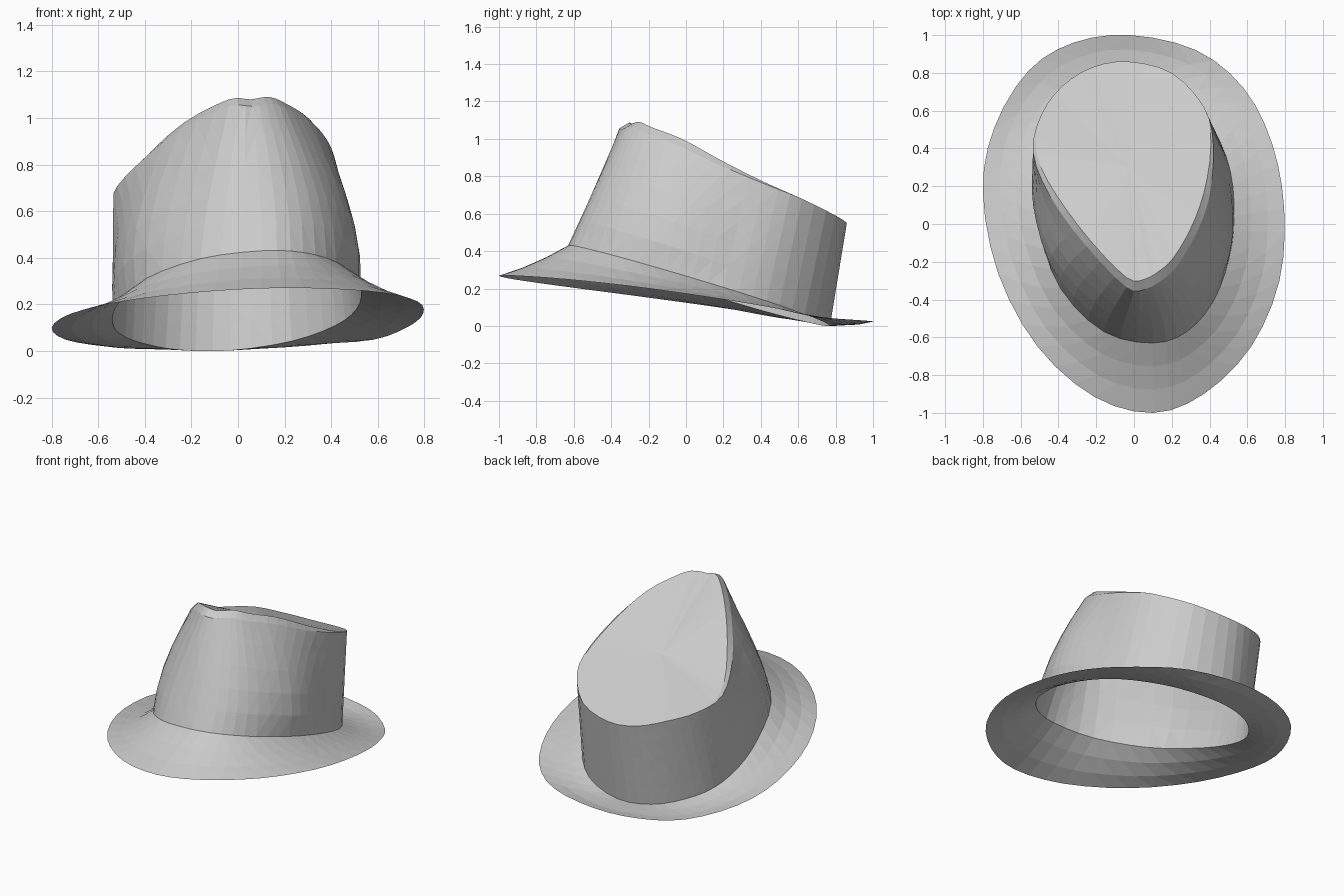
import bpy, bmesh
from mathutils import Vector

if "Cube" in bpy.data.objects:
    bpy.data.objects.remove(bpy.data.objects["Cube"], do_unlink=True)

STEPS = 3  # facets between neighbouring outline points

felt = bpy.data.materials.new("grey felt")
felt.use_nodes = True
grey = (0.6, 0.6, 0.6, 1)
felt.diffuse_color = grey
felt.node_tree.nodes["Principled BSDF"].inputs["Base Color"].default_value = grey

# Outlines run from the front, round by +x, to the back and home again
BRIM_EDGE = [(.1, -1), (.37, -.9), (.62, -.65), (.77, -.3), (.795, .08), (.73, .43),
             (.58, .72), (.33, .92), (-.02, 1), (-.32, .96), (-.56, .81), (-.74, .51),
             (-.8, .17), (-.72, -.26), (-.51, -.65), (-.21, -.915)]
CROWN_BASE = [(.1, -.63), (.28, -.57), (.42, -.41), (.505, -.18), (.53, .04), (.51, .28),
              (.42, .5), (.23, .69), (-.03, .77), (-.25, .72), (-.41, .59), (-.51, .43),
              (-.54, .22), (-.505, -.03), (-.39, -.34), (-.16, -.57)]
CROWN_RIM = [(.06, -.345, 1.08), (.15, -.295, 1.09), (.23, -.22, 1.06), (.33, -.05, 1),
             (.4, .15, .9), (.42, .42, .77), (.37, .62, .68), (.2, .8, .59),
             (-.03, .86, .55), (-.22, .83, .56), (-.38, .73, .6), (-.49, .58, .63),
             (-.535, .38, .69), (-.44, .14, .82), (-.25, -.12, .98), (-.04, -.335, 1.08)]


def smooth_ring(points):
    """Closed Catmull-Rom curve through the points."""
    pts = [Vector(p) for p in points]
    n = len(pts)
    ring = []
    for i in range(n):
        a, b, c, d = (pts[(i + k) % n] for k in (-1, 0, 1, 2))
        for s in range(STEPS):
            t = s / STEPS
            ring.append(b + (c - a) * t / 2
                        + (a * 2 - b * 5 + c * 4 - d) * t ** 2 / 2
                        + (b * 3 - a - c * 3 + d) * t ** 3 / 2)
    return ring


def blend(low, high, t, offset=lambda p: Vector()):
    mixed = [a.lerp(b, t) for a, b in zip(low, high)]
    return [p + offset(p) for p in mixed]


def loft(name, rings, centre=None):
    """Skin a stack of rings, optionally closing the last one at a centre point."""
    bm = bmesh.new()
    loops = [[bm.verts.new(p) for p in ring] for ring in rings]
    n = len(rings[0])
    for low, high in zip(loops, loops[1:]):
        for i in range(n):
            j = (i + 1) % n
            bm.faces.new((low[i], low[j], high[j], high[i]))
    if centre:
        tip = bm.verts.new(centre)
        for i in range(n):
            bm.faces.new((loops[-1][i], loops[-1][(i + 1) % n], tip))
    bmesh.ops.triangulate(bm, faces=bm.faces[:])
    mesh = bpy.data.meshes.new(name)
    bm.to_mesh(mesh)
    bm.free()
    mesh.materials.append(felt)
    obj = bpy.data.objects.new(name, mesh)
    bpy.context.collection.objects.link(obj)


def ramp(value):
    return min(1, max(0, value))


def brim_height(x, y):
    return max(.02, .12 - .145 * y + .03 * x + .045 * x * x + .25 * max(0, y - .8))


# Brim: sloping down from the tilted crown base, with a slight sag
edge = smooth_ring([(x, y, brim_height(x, y)) for x, y in BRIM_EDGE])
base = smooth_ring([(x, y, max(0, .235 - .3 * y + .06 * x)) for x, y in CROWN_BASE])


def sag(p):
    return Vector((0, 0, -min(.012, p.z / 2)))


loft("brim", [edge, blend(edge, base, 1 / 3, sag), blend(edge, base, 2 / 3, sag), base])

# Crown wall: bulges sideways towards the front and stays straight at the back
rim = smooth_ring(CROWN_RIM)
middle = Vector((-.03, .3, .79))


def bevel_weight(p):
    return ramp((.6 - p.y) / .5)


outer_rim = [p - Vector((0, 0, .03 * bevel_weight(p))) for p in rim]


def bulge(amount):
    return lambda p: Vector((amount * p.x * ramp((.25 - p.y) / .4), 0, 0))


wall = [blend(base, outer_rim, t, bulge(.5 * t * (1 - t))) for t in (.2, .4, .6, .8)]
loft("crown_wall", [base] + wall + [outer_rim])

# Crown top: bevelled rim round the front, then a nearly flat sloping panel
inner_rim = []
for p in rim:
    q = p.lerp(middle, .08 * bevel_weight(p))
    q.z = p.z
    inner_rim.append(q)
loft("rim_bevel", [outer_rim, inner_rim])
loft("crown_top",
     [inner_rim] + [blend(inner_rim, [middle] * len(rim), t) for t in (.35, .7)], middle)
